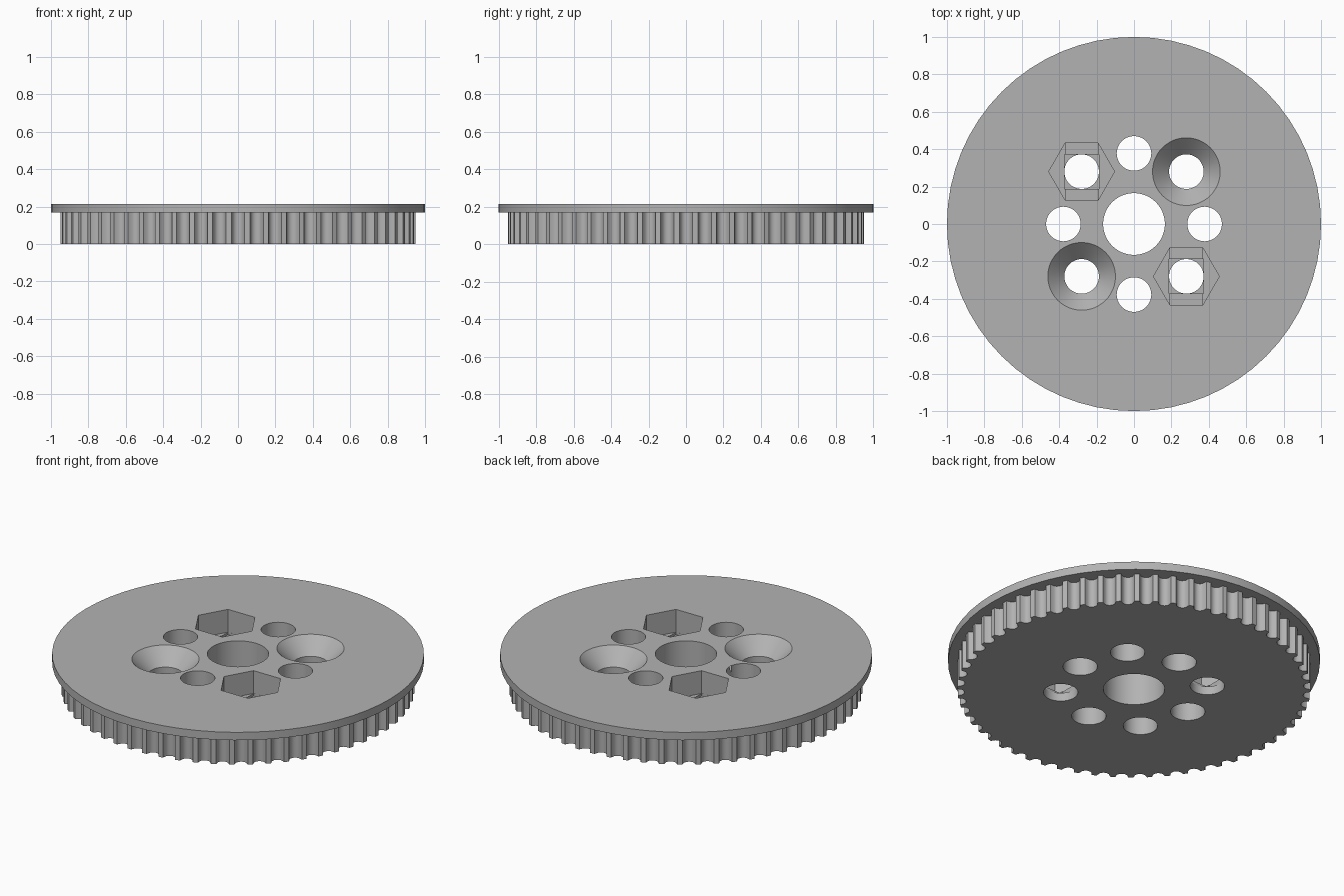
import bpy, bmesh
from math import sin, cos, pi, radians, sqrt

cube = bpy.data.objects.get("Cube")
if cube:
    bpy.data.objects.remove(cube)

TEETH = 60
TOOTH_R, FLANGE_Z, TOP = 0.95, 0.168, 0.215
HOLE_R, BOLT = 0.0925, 0.28
HEX_R, POCKET_Z, LAYER = 0.176, 0.08, 0.015

grey = bpy.data.materials.new("plain grey")
grey.use_nodes = True
COLOUR = (0.45, 0.45, 0.45, 1)
grey.diffuse_color = COLOUR
grey.node_tree.nodes["Principled BSDF"].inputs["Base Color"].default_value = COLOUR


def ring(r, n, x=0, y=0):
    return [(x + r * cos(2 * pi * i / n), y + r * sin(2 * pi * i / n)) for i in range(n)]


def loft(name, sections):
    """Solid through stacked (outline, z) sections with equal point counts."""
    bm = bmesh.new()
    loops = [[bm.verts.new((x, y, z)) for x, y in pts] for pts, z in sections]
    n = len(loops[0])
    bm.faces.new(loops[0][::-1])
    bm.faces.new(loops[-1])
    for a, b in zip(loops, loops[1:]):
        for i in range(n):
            j = (i + 1) % n
            bm.faces.new((a[i], a[j], b[j], b[i]))
    mesh = bpy.data.meshes.new(name)
    bm.to_mesh(mesh)
    bm.free()
    mesh.materials.append(grey)
    obj = bpy.data.objects.new(name, mesh)
    bpy.context.collection.objects.link(obj)
    return obj


def box(name, x, y, hx, hy, z0, z1):
    pts = [(x - hx, y - hy), (x + hx, y - hy), (x + hx, y + hy), (x - hx, y + hy)]
    return loft(name, [(pts, z0), (pts, z1)])


# Toothed rim outline: rounded grooves between flat lands
outline = []
for t in range(TEETH):
    mid = 2 * pi * t / TEETH
    for k in range(9):
        u = -1 + k / 4
        r = TOOTH_R - 0.038 * sqrt(1 - u * u)
        a = mid + u * 0.036 / TOOTH_R
        outline.append((r * cos(a), r * sin(a)))
toothed_wheel = loft("toothed_wheel", [(outline, 0), (outline, FLANGE_Z)])
flange = loft("flange", [(ring(1, 64), FLANGE_Z), (ring(1, 64), TOP)])

# Cutters: bore, straight holes, countersunk holes, nut pockets with stepped floors
LOW, HIGH = -0.1, 0.4
cutters = []


def drill(x, y, r, n=40):
    pts = ring(r, n, x, y)
    cutters.append(loft("hole_cutter", [(pts, LOW), (pts, HIGH)]))


drill(0, 0, 0.165, 64)
for i in range(4):
    drill(0.3775 * cos(i * pi / 2), 0.3775 * sin(i * pi / 2), HOLE_R)
for s in (1, -1):
    x, y = s * BOLT, s * BOLT
    small, wide = ring(HOLE_R, 48, x, y), ring(0.181, 48, x, y)
    cutters.append(loft("countersink_cutter", [
        (small, LOW), (small, TOP - 0.09), (wide, TOP), (wide, HIGH)]))
    x = -x
    drill(x, y, HOLE_R)
    pts = ring(HEX_R, 6, x, y)
    cutters.append(loft("nut_cutter", [(pts, POCKET_Z), (pts, HIGH)]))
    half = HEX_R * sqrt(3) / 2
    cutters.append(box("slot_cutter", x, y, HOLE_R - 0.005, half - 0.0005, POCKET_Z - LAYER, 0.3))
    cutters.append(box("square_cutter", x, y, HOLE_R, HOLE_R, POCKET_Z - 2 * LAYER, 0.29))

for body in (toothed_wheel, flange):
    for c in cutters:
        mod = body.modifiers.new("cut", "BOOLEAN")
        mod.operation, mod.solver, mod.object = "DIFFERENCE", "EXACT", c
    bpy.ops.object.select_all(action="DESELECT")
    body.select_set(True)
    bpy.context.view_layer.objects.active = body
    for mod in list(body.modifiers):
        bpy.ops.object.modifier_apply(modifier=mod.name)
    bpy.ops.object.shade_smooth_by_angle(angle=radians(30))

for c in cutters:
    bpy.data.objects.remove(c)
